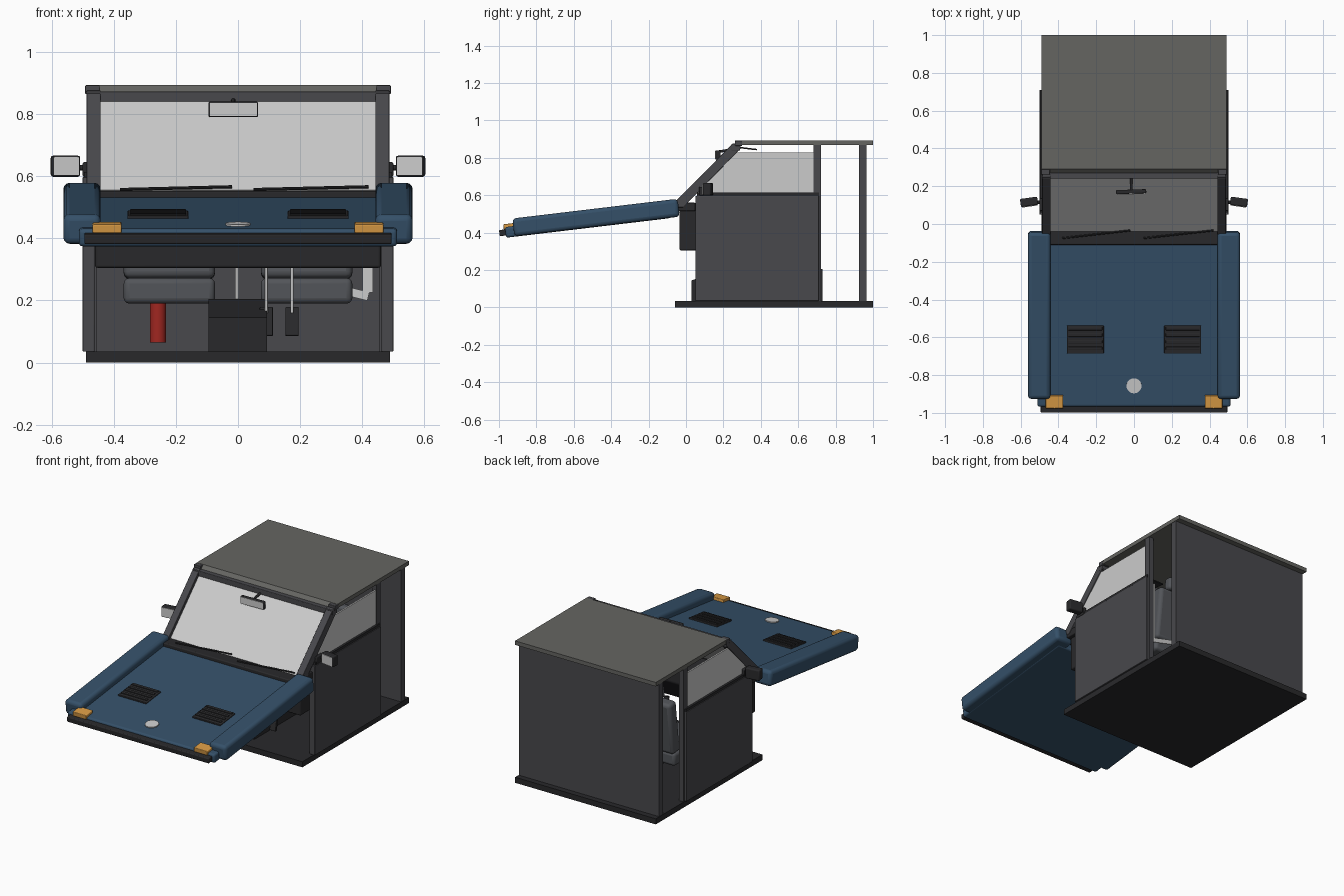
import bpy, bmesh, math
from mathutils import Matrix, Vector

if "Cube" in bpy.data.objects:
    bpy.data.objects.remove(bpy.data.objects["Cube"])


def mat(name, r, g, b):
    m = bpy.data.materials.new(name)
    m.diffuse_color = (r, g, b, 1)
    m.use_nodes = True
    m.node_tree.nodes["Principled BSDF"].inputs["Base Color"].default_value = m.diffuse_color
    return m


BODY = mat("body_grey", .065, .065, .072)
DARK = mat("dark_trim", .022, .022, .024)
BLUE = mat("blue_paint", .035, .08, .14)
ROOF = mat("roof_grey", .13, .13, .12)
SEAT = mat("seat_grey", .085, .09, .1)
AMBER = mat("amber", .7, .33, .06)
RED = mat("red", .35, .02, .015)
# tilted frame that all hood parts are built in
HOOD = Matrix.Translation((0, -.04, .54)) @ Matrix.Rotation(math.radians(6.8), 4, 'X')


def finish(name, bm, m, bevel=0, frame=None, smooth=False):
    bmesh.ops.recalc_face_normals(bm, faces=bm.faces)
    if frame:
        bm.transform(frame)
    me = bpy.data.meshes.new(name)
    bm.to_mesh(me)
    bm.free()
    if m:
        me.materials.append(m)
    ob = bpy.data.objects.new(name, me)
    bpy.context.collection.objects.link(ob)
    if bevel:
        mod = ob.modifiers.new("bevel", 'BEVEL')
        mod.width, mod.segments = bevel, 3
    if bevel or smooth:
        bpy.context.view_layer.objects.active = ob
        ob.select_set(True)
        bpy.ops.object.shade_smooth_by_angle(angle=math.radians(35))
        ob.select_set(False)
    return ob


def box(name, x0, x1, y0, y1, z0, z1, m=BODY, bevel=0, frame=None):
    bm = bmesh.new()
    bmesh.ops.create_cube(bm, size=1)
    bm.transform(Matrix.Translation(((x0+x1)/2, (y0+y1)/2, (z0+z1)/2))
                 @ Matrix.Diagonal((abs(x1-x0), y1-y0, z1-z0, 1)))
    return finish(name, bm, m, bevel, frame)


def prism(name, pts, x0, x1, m=BODY, bevel=0):
    """Extrude a (y, z) outline along x."""
    bm = bmesh.new()
    f = bm.faces.new([bm.verts.new((x0, y, z)) for y, z in pts])
    g = bmesh.ops.extrude_face_region(bm, geom=[f])['geom']
    bmesh.ops.translate(bm, vec=(x1-x0, 0, 0), verts=[v for v in g if isinstance(v, bmesh.types.BMVert)])
    return finish(name, bm, m, bevel)


def rod(name, a, b, r, m=None, seg=16, frame=None):
    a, b = Vector(a), Vector(b)
    bm = bmesh.new()
    bmesh.ops.create_cone(bm, cap_ends=True, segments=seg, radius1=r, radius2=r, depth=(b-a).length)
    bm.transform(Matrix.Translation((a+b)/2) @ (b-a).to_track_quat('Z', 'Y').to_matrix().to_4x4())
    return finish(name, bm, m, 0, frame, True)


def turned(x, y, z, rx=0, rz=0):
    return (Matrix.Translation((x, y, z)) @ Matrix.Rotation(math.radians(rz), 4, 'Z')
            @ Matrix.Rotation(math.radians(rx), 4, 'X'))


# cab shell
box("floor", -.49, .49, -.06, 1, 0, .035, DARK)
box("rear_wall", -.488, .488, .925, .965, .035, .87)
prism("roof", [(.265, .868), (.29, .893), (1, .893), (1, .868)], -.49, .49, ROOF)
box("windshield_header", -.488, .488, .24, .29, .838, .872, BODY, .004)
prism("windshield", [(-.04, .555), (.245, .845), (.253, .838), (-.03, .548)], -.445, .445, None)
box("cowl", -.45, .45, -.11, -.02, .515, .553, DARK, .006)
prism("dashboard", [(-.035, .305), (-.035, .53), (-.01, .56), (.14, .55), (.15, .44), (.06, .305)],
      -.46, .46, DARK, .008)

for s, side in ((1, "left"), (-1, "right")):
    # doors, pillars and glass
    box(side + "_door", s*.462, s*.5, .05, .71, .035, .597, BODY, .003)
    box(side + "_waist_rail", s*.458, s*.496, .06, .71, .597, .614, DARK)
    prism(side + "_door_glass", [(.06, .61), (.265, .828), (.685, .828), (.685, .61)], s*.472, s*.482, None)
    box(side + "_rear_door_post", s*.456, s*.488, .682, .722, .035, .87)
    prism(side + "_windshield_post", [(-.055, .535), (-.055, .568), (.25, .876), (.292, .876),
                                      (.292, .85), (-.015, .535)], s*.442, s*.487, BODY, .003)
    box(side + "_post_base", s*.442, s*.485, -.05, .05, .515, .56, DARK, .005)
    box(side + "_roof_corner", s*.445, s*.492, .262, .3, .864, .892, BODY, .003)
    rod(side + "_grab_handle", (s*.449, .06, .61), (s*.449, .15, .72), .007, DARK)

    # door mirrors
    box(side + "_mirror_bracket", s*.48, s*.5, .07, .135, .598, .645, DARK, .005)
    rod(side + "_mirror_arm", (s*.485, .115, .627), (s*.53, .115, .627), .009, DARK)
    f = turned(s*.555, .115, .632, 0, s*-8)
    box(side + "_mirror_housing", -.046, .046, -.02, .024, -.034, .034, DARK, .008, f)
    box(side + "_mirror_face", -.041, .041, -.023, -.018, -.029, .029, None, 0, f)

    # seats
    x = s*.221
    box(side + "_seat_cushion", x-.147, x+.147, .26, .64, .19, .272, SEAT, .018)
    f = turned(x, .61, .26, -7)
    box(side + "_seat_back", -.147, .147, -.035, .04, .01, .34, SEAT, .02, f)
    box(side + "_headrest", -.08, .08, -.025, .035, .35, .43, SEAT, .018, f)
    box(side + "_sun_visor", x-.13, x+.13, -.005, .12, -.006, .002, DARK, .003,
        Matrix.Translation((0, .26, .86)) @ Matrix.Rotation(-.12, 4, 'X'))

    # fenders, vents and lamps on the hood
    box(side + "_fender", s*.442, s*.562, -.89, 0, -.055, .041, BLUE, .02, HOOD)
    x = s*.258
    box(side + "_vent", x-.098, x+.098, -.65, -.5, -.01, .009, DARK, .004, HOOD)
    for i in range(4):
        y = -.63 + i*.035
        box(f"{side}_vent_slat_{i}", x-.09, x+.09, y, y+.018, .006, .014, DARK, .002, HOOD)
    box(side + "_marker_lamp", s*.375, s*.468, -.942, -.872, -.012, .016, AMBER, .004, HOOD)

# hood panel
box("hood_panel", -.512, .512, -.935, -.05, -.057, 0, BLUE, .012, HOOD)
box("front_bumper_strip", -.494, .494, -.968, -.925, -.045, -.012, DARK, .005, HOOD)
rod("hood_badge_disc", (0, -.822, -.005), (0, -.822, .006), .04, None, 32, HOOD)

# wipers
for i, (x0, x1) in enumerate(((-.38, -.02), (.05, .42))):
    rod(f"wiper_{i}", (x0, -.075, .557), (x1, -.034, .566), .005, DARK, 8)

# inside mirror
f = turned(-.015, .17, .815, 0, 2)
box("inside_mirror", -.08, .08, -.01, .012, -.025, .025, DARK, .006, f)
box("inside_mirror_face", -.076, .076, -.013, -.008, -.021, .021, None, 0, f)
rod("inside_mirror_stem", (-.015, .17, .832), (-.015, .25, .845), .007, DARK)

# tunnel, shift lever and pedals
prism("centre_tunnel", [(.03, .035), (.03, .145), (.22, .205), (.73, .205), (.73, .035)], -.095, .093, DARK)
rod("shift_lever", (-.003, .24, .2), (-.003, .2, .35), .007)
rod("shift_knob", (-.003, .203, .34), (-.003, .195, .37), .016, DARK)
for i, x in enumerate((.091, .174)):
    rod(f"pedal_arm_{i}", (x, .09, .34), (x, .1, .16), .005)
    box(f"pedal_pad_{i}", -.021, .021, -.008, .008, -.047, .047, DARK, .003, turned(x, .11, .132, -12))

# steering wheel
bpy.ops.mesh.primitive_torus_add(location=(.22, .25, .55), rotation=(math.radians(60), 0, 0),
                                 major_radius=.12, minor_radius=.011, major_segments=32, minor_segments=10)
wheel = bpy.context.object
wheel.name = "steering_wheel"
wheel.data.materials.append(DARK)
bpy.ops.object.shade_smooth()
rod("steering_column", (.22, .12, .475), (.22, .25, .55), .018, DARK)
f = turned(.22, .25, .55, 60)
box("wheel_spoke_cross", -.118, .118, -.012, .012, -.006, .006, DARK, .003, f)
box("wheel_spoke_down", -.012, .012, -.118, 0, -.006, .006, DARK, .003, f)

# seat belt and extinguisher
box("lap_belt", -.175, .175, -.003, .003, -.014, .014, None, 0,
    turned(.25, .67, .255) @ Matrix.Rotation(math.radians(14), 4, 'Y'))
box("shoulder_belt", .4, .435, .665, .671, .225, .6, None)
rod("fire_extinguisher", (-.258, .66, .065), (-.258, .66, .2), .026, RED, 24)
